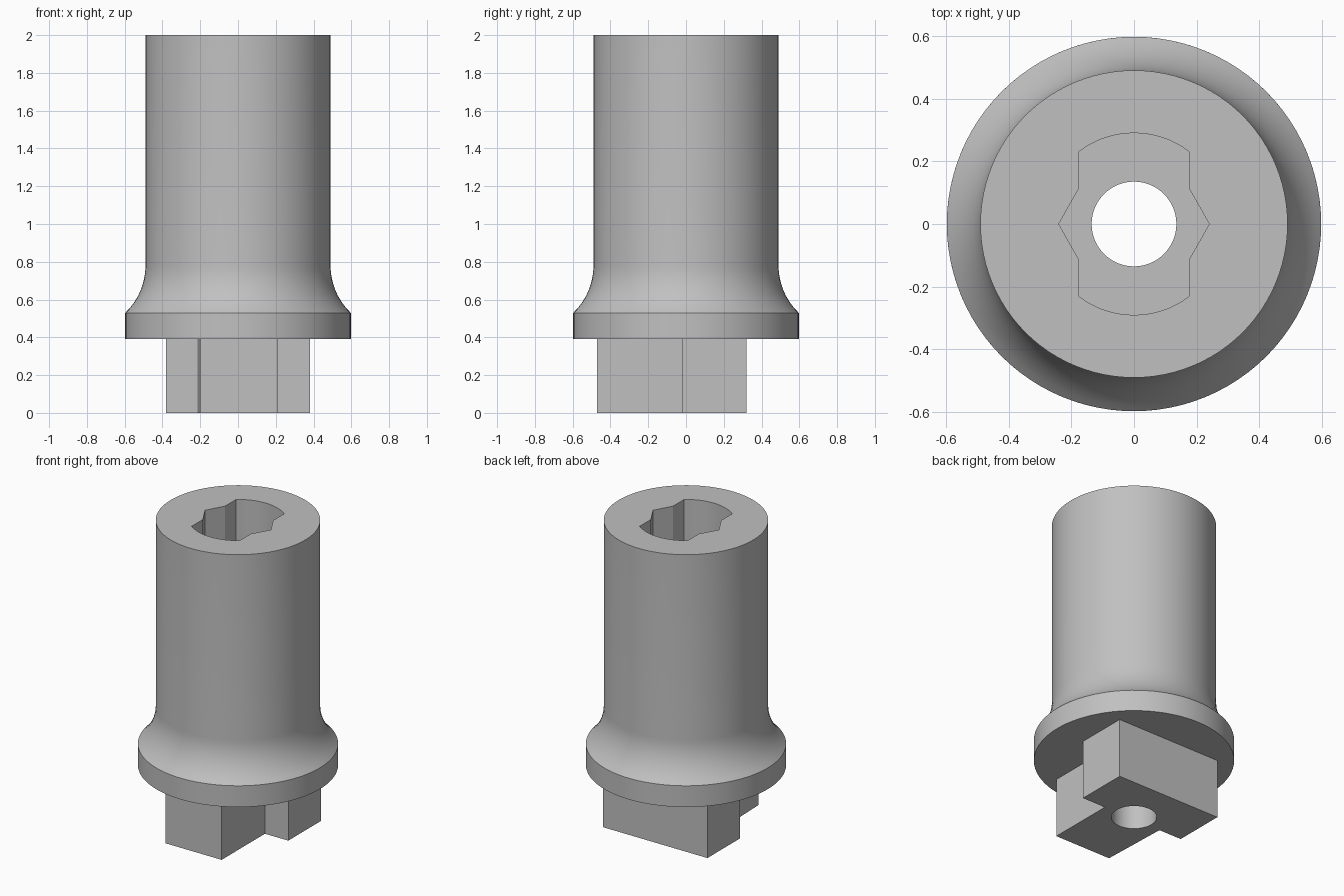
import bpy
import bmesh
from math import cos, sin, radians, atan2, hypot, tau

cube = bpy.data.objects.get("Cube")
if cube:
    bpy.data.objects.remove(cube, do_unlink=True)

SEGMENTS = 96

steel = bpy.data.materials.new("plain_grey")
steel.use_nodes = True
grey = (0.53, 0.53, 0.53, 1)
steel.diffuse_color = grey
steel.node_tree.nodes["Principled BSDF"].inputs["Base Color"].default_value = grey


def finish(bm, name):
    bmesh.ops.recalc_face_normals(bm, faces=bm.faces)
    mesh = bpy.data.meshes.new(name)
    bm.to_mesh(mesh)
    bm.free()
    mesh.materials.append(steel)
    obj = bpy.data.objects.new(name, mesh)
    bpy.context.collection.objects.link(obj)
    return obj


def prism(name, outline, bottom, top):
    """Extrude a flat outline from one height to another."""
    bm = bmesh.new()
    face = bm.faces.new([bm.verts.new((x, y, bottom)) for x, y in outline])
    new = bmesh.ops.extrude_face_region(bm, geom=[face])["geom"]
    verts = [v for v in new if isinstance(v, bmesh.types.BMVert)]
    bmesh.ops.translate(bm, verts=verts, vec=(0, 0, top - bottom))
    return finish(bm, name)


def lathe(name, profile):
    """Stack rings of (radius, height) and cap both ends."""
    bm = bmesh.new()
    rings = [[bm.verts.new((r * cos(tau * i / SEGMENTS), r * sin(tau * i / SEGMENTS), z))
              for i in range(SEGMENTS)] for r, z in profile]
    for low, high in zip(rings, rings[1:]):
        for i in range(SEGMENTS):
            j = (i + 1) % SEGMENTS
            bm.faces.new((low[i], low[j], high[j], high[i]))
    bm.faces.new(rings[0])
    bm.faces.new(rings[-1])
    return finish(bm, name)


def combine(target, tool, operation):
    mod = target.modifiers.new(tool.name, "BOOLEAN")
    mod.operation = operation
    mod.solver = "EXACT"
    mod.object = tool
    bpy.context.view_layer.objects.active = target
    bpy.ops.object.modifier_apply(modifier=mod.name)
    bpy.data.objects.remove(tool, do_unlink=True)


# Barrel with flange, joined by a concave fillet
R_BARREL, R_FLANGE, FILLET = 0.49, 0.597, 0.346
fillet = [(R_BARREL + FILLET * (1 - cos(radians(a))), 0.78 - FILLET * sin(radians(a)))
          for a in (46.3 * (1 - i / 10) for i in range(11))]
body = lathe("socket_body", [(R_FLANGE, 0.39)] + fillet + [(R_BARREL, 2.0)])

# T-shaped drive lug under the flange
lug = prism("drive_lug", [(-0.38, 0.32), (-0.38, -0.02), (-0.215, -0.02), (-0.2, -0.47),
                          (0.21, -0.47), (0.21, -0.02), (0.38, -0.02), (0.38, 0.32)], 0, 0.45)
combine(body, lug, "UNION")

# Keyed socket: side points, straight flanks and round ends
R_KEY, FLANK = 0.29, 0.175
start = atan2((R_KEY ** 2 - FLANK ** 2) ** 0.5, FLANK)
arc = [(R_KEY * cos(a), R_KEY * sin(a))
       for a in (start + (tau / 2 - 2 * start) * i / 16 for i in range(17))]
half = [(0.24, 0), (FLANK, 0.115)] + arc + [(-FLANK, 0.115)]
key = prism("socket_cutter", half + [(-x, -y) for x, y in half], 1.2, 2.1)
combine(body, key, "DIFFERENCE")

# Round bore through the lug
bore = lathe("bore_cutter", [(0.135, -0.1), (0.135, 1.3)])
combine(body, bore, "DIFFERENCE")

bpy.ops.object.select_all(action="DESELECT")
body.select_set(True)
bpy.context.view_layer.objects.active = body
bpy.ops.object.shade_smooth_by_angle(angle=radians(25))
